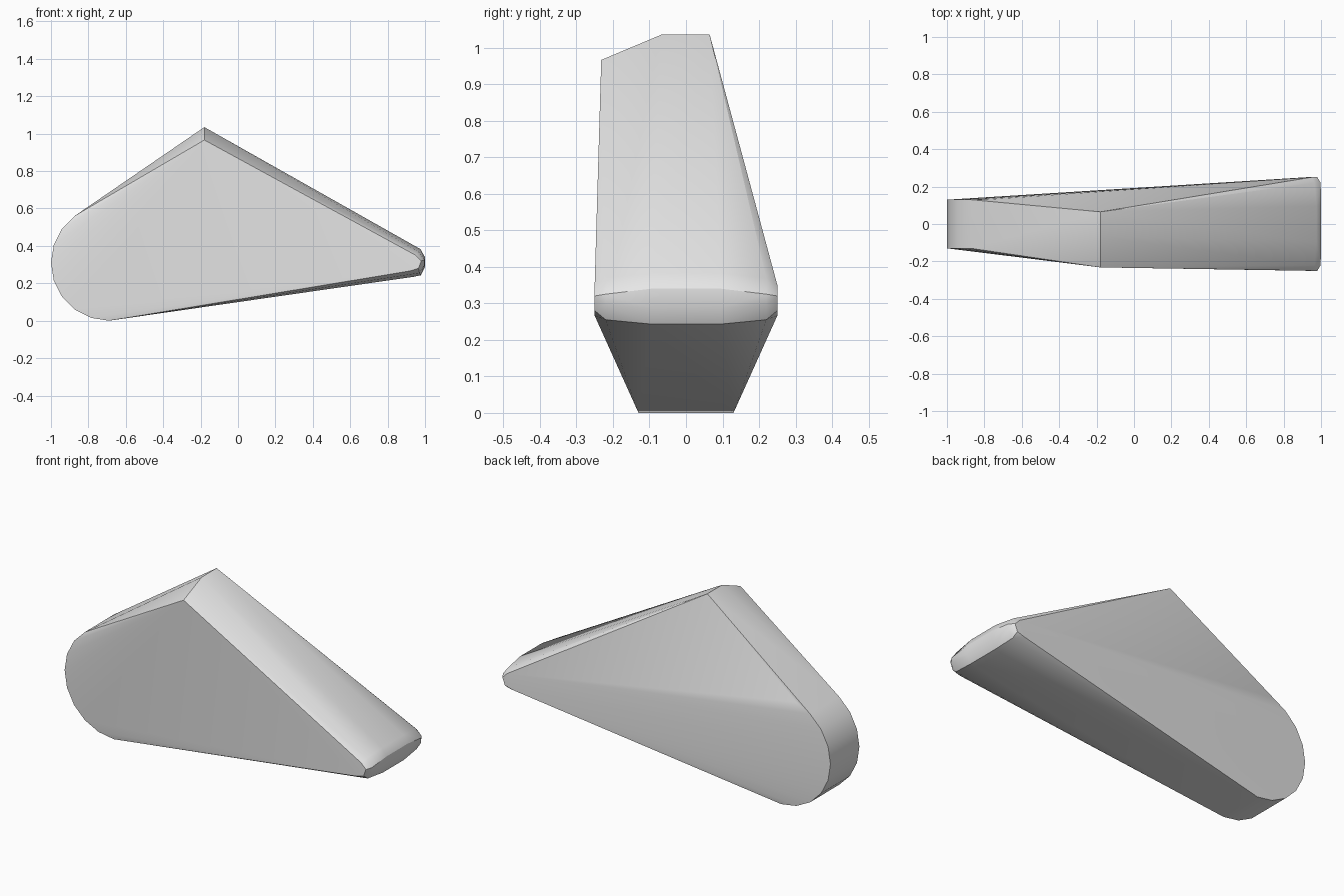
import bpy, bmesh, math

cube = bpy.data.objects.get("Cube")
if cube:
    bpy.data.objects.remove(cube, do_unlink=True)

# Plain grey finish
grey = bpy.data.materials.new("light_grey")
grey.use_nodes = True
colour = (0.8, 0.8, 0.8, 1)
grey.diffuse_color = colour
grey.node_tree.nodes["Principled BSDF"].inputs["Base Color"].default_value = colour


def profile(points, y):
    """Place an x-z profile at a depth."""
    return [(x, y, z) for x, z in points]


# Round end: a thick disc standing on the ground
radius, segments = 0.31, 20
angles = [math.tau * i / segments for i in range(segments)]
disc = [(-0.69 + radius * math.sin(a), radius - radius * math.cos(a)) for a in angles]

# Narrow end: rounded bar, swelling from its side caps to its middle
cap = [(0.95, 0.35), (0.98, 0.32), (0.965, 0.28), (0.92, 0.266)]
shoulder = [(0.965, 0.369), (0.998, 0.325), (0.996, 0.295), (0.97, 0.255)]
middle = [(0.975, 0.383), (1.0, 0.34), (1.0, 0.288), (0.978, 0.243), (0.94, 0.235)]

points = []
for side in (-1, 1):
    points += profile(disc, side * 0.13)
    points += profile(cap, side * 0.25)
    points += profile(shoulder, side * 0.22)
    points += profile(middle, side * 0.095)

# Peak: short ridge across the top, chamfered at the front
points += [(-0.18, -0.232, 0.966), (-0.18, -0.068, 1.035), (-0.18, 0.065, 1.035)]

# Wrap the three parts in one convex skin
bm = bmesh.new()
for p in points:
    bm.verts.new(p)
bmesh.ops.convex_hull(bm, input=bm.verts[:])
loose = [v for v in bm.verts if not v.link_faces]
bmesh.ops.delete(bm, geom=loose, context="VERTS")
bmesh.ops.dissolve_limit(bm, angle_limit=math.radians(0.3),
                         verts=bm.verts[:], edges=bm.edges[:])
bmesh.ops.recalc_face_normals(bm, faces=bm.faces[:])

mesh = bpy.data.meshes.new("wedge_body")
bm.to_mesh(mesh)
bm.free()
mesh.materials.append(grey)
body = bpy.data.objects.new("wedge_body", mesh)
bpy.context.collection.objects.link(body)

# Smooth faces, keeping the hard edges
bpy.ops.object.select_all(action="DESELECT")
body.select_set(True)
bpy.context.view_layer.objects.active = body
bpy.ops.object.shade_smooth_by_angle(angle=math.radians(30))
